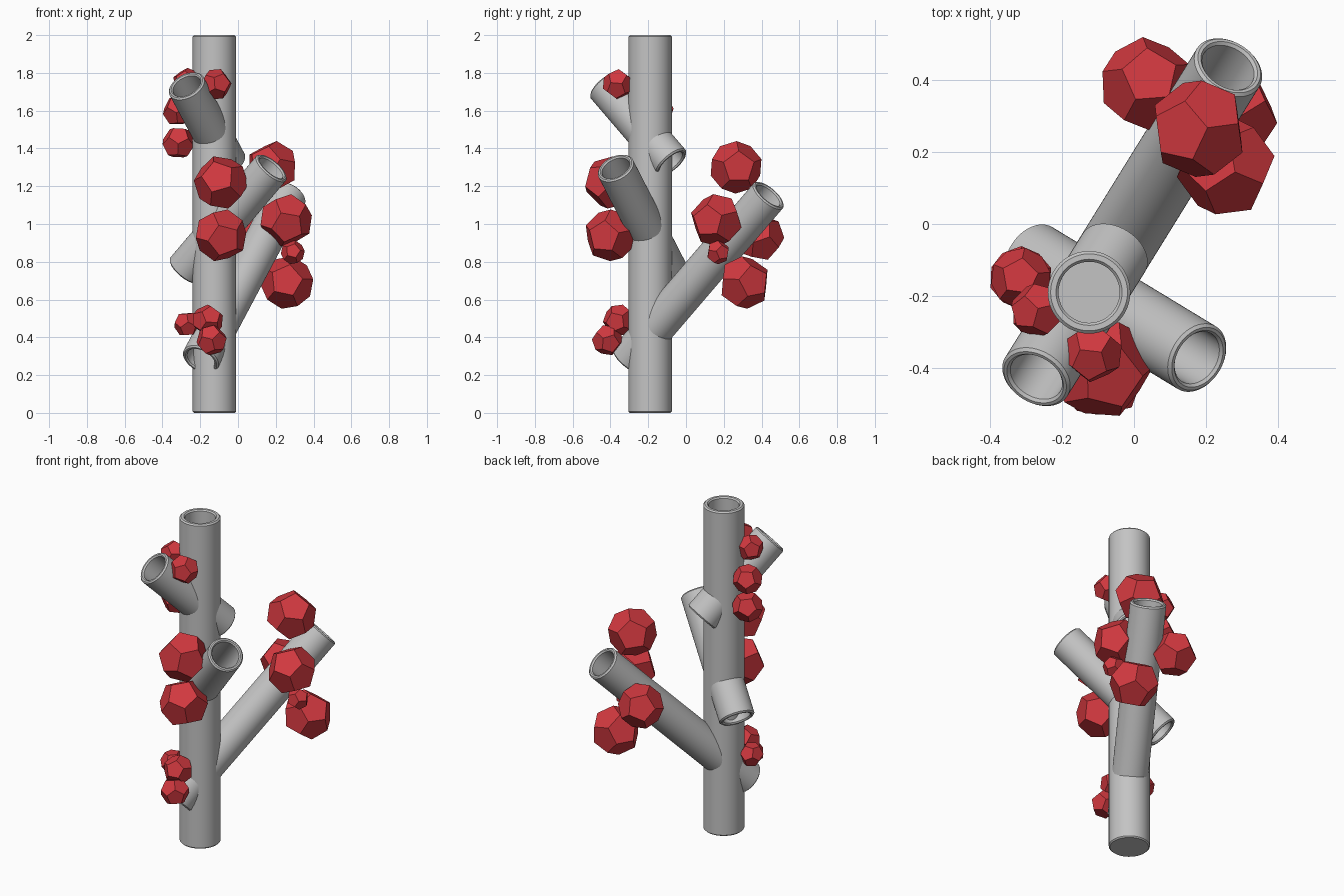
import bpy, bmesh, math, random
from mathutils import Vector, Euler

if "Cube" in bpy.data.objects:
    bpy.data.objects.remove(bpy.data.objects["Cube"])

random.seed(4)


def material(name, color):
    m = bpy.data.materials.new(name)
    m.diffuse_color = (*color, 1)
    m.use_nodes = True
    m.node_tree.nodes["Principled BSDF"].inputs["Base Color"].default_value = m.diffuse_color
    return m


GREY = material("pipe grey", (0.55, 0.55, 0.55))
RED = material("crystal red", (0.64, 0.04, 0.05))


def add_object(name, bm, mat):
    bmesh.ops.recalc_face_normals(bm, faces=bm.faces)
    me = bpy.data.meshes.new(name)
    bm.to_mesh(me)
    bm.free()
    me.materials.append(mat)
    ob = bpy.data.objects.new(name, me)
    bpy.context.collection.objects.link(ob)
    return ob


def lathe(name, profile, closed=False):
    """Turn a (radius, height) profile around z."""
    bm = bmesh.new()
    pts = profile + profile[:1] if closed else profile
    vs = [bm.verts.new((r, 0, z)) for r, z in pts]
    edges = [bm.edges.new(p) for p in zip(vs, vs[1:])]
    bmesh.ops.spin(bm, geom=vs + edges, cent=(0, 0, 0), axis=(0, 0, 1),
                   angle=math.tau, steps=48, use_duplicate=False)
    bmesh.ops.remove_doubles(bm, verts=bm.verts, dist=1e-4)
    ob = add_object(name, bm, GREY)
    bpy.context.view_layer.objects.active = ob
    ob.select_set(True)
    bpy.ops.object.shade_smooth_by_angle(angle=math.radians(30))
    ob.select_set(False)
    return ob


# Trunk: closed base, hollow top
AXIS = Vector((-0.125, -0.19, 0))
R = 0.115
trunk = lathe("trunk", [(0, 0), (R - .007, 0), (R, .007), (R, 1.992), (R - .008, 2),
                        (.092, 2), (.085, 1.992), (.085, 1.75), (0, 1.75)])
trunk.location = AXIS


# Branches: open tubes crossing the trunk at 45 degrees
def branch(name, end, cross_z, back):
    start = AXIS + Vector((0, 0, cross_z))
    d = Vector(end) - start
    length = d.length + back
    r, b = 0.102, 0.008
    ob = lathe(name, [(r - b, 0), (r, b), (r, length - b), (r - b, length),
                      (.085, length), (.078, length - b), (.078, b), (.085, 0)], True)
    ob.rotation_euler = d.to_track_quat('Z', 'Y').to_euler()
    ob.location = start - d.normalized() * back


branch("lower_branch", (0.265, 0.44, 1.155), 0.42, 0.20)
branch("middle_branch", (0.18, -0.375, 1.30), 0.94, 0.265)
branch("upper_branch", (-0.275, -0.43, 1.735), 1.455, 0.19)


# Crystals: flat-faced dodecahedra
PHI = (1 + 5 ** 0.5) / 2
CORNERS = [Vector((x, y, z)) for x in (-1, 1) for y in (-1, 1) for z in (-1, 1)]
for a in (-1 / PHI, 1 / PHI):
    for b in (-PHI, PHI):
        CORNERS += [Vector((0, a, b)), Vector((a, b, 0)), Vector((b, 0, a))]


def crystal(name, x, y, z, r):
    bm = bmesh.new()
    rot = Euler([random.uniform(0, math.tau) for _ in range(3)]).to_matrix()
    for c in CORNERS:
        bm.verts.new(rot @ c.normalized() * r * 1.07)
    bmesh.ops.convex_hull(bm, input=bm.verts)
    bmesh.ops.dissolve_limit(bm, angle_limit=0.02, verts=bm.verts, edges=bm.edges)
    add_object(name, bm, RED).location = (x, y, z)


CLUSTERS = {
    "front_crystal": [(-.09, -.40, 1.22, .135), (-.09, -.40, .94, .132)],
    "lower_branch_crystal": [(.18, .265, 1.30, .132), (.255, .16, 1.02, .132),
                             (.29, .17, .85, .06), (.26, .31, .69, .133),
                             (.035, .39, .93, .122)],
    "upper_crystal": [(-.115, -.36, 1.74, .078), (-.27, -.24, 1.75, .072),
                      (-.315, -.15, 1.60, .08), (-.315, -.15, 1.43, .083)],
    "base_crystal": [(-.14, -.415, .385, .078), (-.16, -.355, .49, .08),
                     (-.27, -.25, .47, .066)],
}
for name, items in CLUSTERS.items():
    for i, spec in enumerate(items):
        crystal(f"{name}_{i + 1}", *spec)
